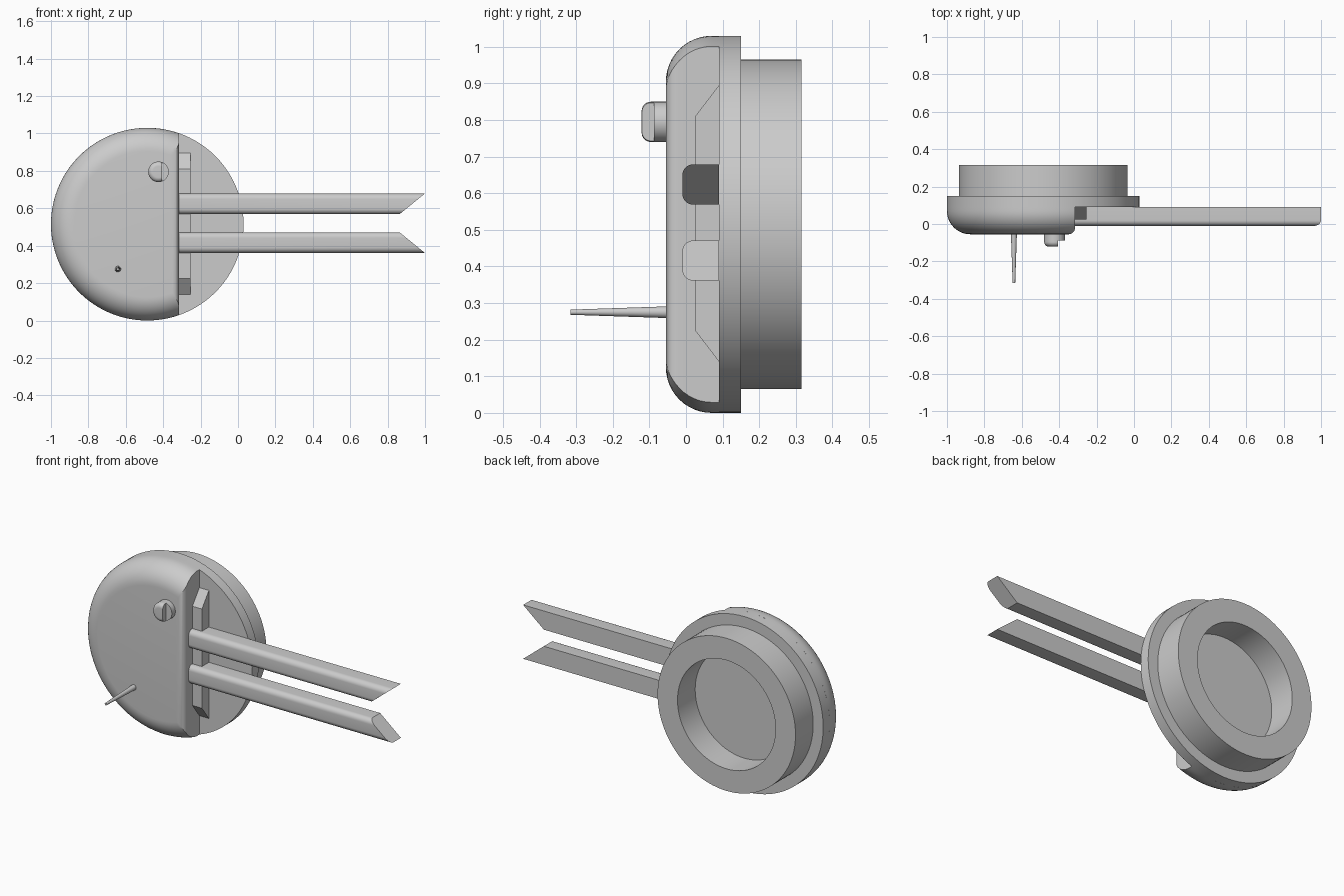
import bpy
import bmesh
import math
from math import sin, cos, pi, sqrt, acos

old = bpy.data.objects.get("Cube")
if old:
    bpy.data.objects.remove(old, do_unlink=True)

grey = bpy.data.materials.new("plain_grey")
grey.use_nodes = True
GREY = (0.6, 0.6, 0.6, 1)
grey.diffuse_color = GREY
grey.node_tree.nodes["Principled BSDF"].inputs["Base Color"].default_value = GREY

CX, CZ, R = -0.485, 0.515, 0.515   # centre and radius of the round body
CUT = -0.315                       # straight edge of the housing


def loft(name, loops, closed=False):
    """Skin a list of equal-length loops; cap the ends or join last to first."""
    bm = bmesh.new()
    rings = [[bm.verts.new(p) for p in loop] for loop in loops]
    pairs = list(zip(rings, rings[1:]))
    if closed:
        pairs.append((rings[-1], rings[0]))
    else:
        bm.faces.new(rings[0])
        bm.faces.new(rings[-1])
    for a, b in pairs:
        n = len(a)
        for i in range(n):
            j = (i + 1) % n
            bm.faces.new((a[i], a[j], b[j], b[i]))
    bmesh.ops.recalc_face_normals(bm, faces=bm.faces)
    mesh = bpy.data.meshes.new(name)
    bm.to_mesh(mesh)
    bm.free()
    mesh.materials.append(grey)
    obj = bpy.data.objects.new(name, mesh)
    bpy.context.collection.objects.link(obj)
    bpy.ops.object.select_all(action='DESELECT')
    obj.select_set(True)
    bpy.context.view_layer.objects.active = obj
    bpy.ops.object.shade_smooth_by_angle(angle=math.radians(30))
    return obj


def circle(cx, cz, r, y, n=96):
    return [(cx + r * cos(2 * pi * i / n), y, cz + r * sin(2 * pi * i / n)) for i in range(n)]


def inset(depth, r):
    """Inward offset of a quarter-round edge at a depth behind its front."""
    return r - sqrt(r * r - (r - depth) ** 2) if depth < r else 0


def cut_disc(name, cx, cz, r, cut, front, back, round_r, cut_r, n=96):
    """Disc trimmed by a straight vertical edge, with a rounded front rim."""
    levels = [front + round_r * (1 - cos(pi / 2 * k / 12)) for k in range(13)] + [back]
    loops = []
    for y in levels:
        rad = r - inset(y - front, round_r)
        edge = cut - inset(y - front, cut_r)
        a = acos((edge - cx) / rad)
        angles = [a + (2 * pi - 2 * a) * i / n for i in range(n + 1)]
        loops.append([(cx + rad * cos(t), y, cz + rad * sin(t)) for t in angles])
    return loft(name, loops)


# Round body: flange, half housing and hollow rear collar
loft("flange", [circle(CX, CZ, R, 0.09), circle(CX, CZ, R, 0.15)])
cut_disc("housing", CX, CZ, R, CUT, -0.055, 0.09, 0.125, 0.035)
loft("rear_collar", [circle(CX, CZ, r, y) for r, y in
                     ((0.45, 0.15), (0.45, 0.315), (0.32, 0.315), (0.32, 0.15))], closed=True)

# Guide plate with sloped ends beside the straight edge
plate = [(0.09, 0.14), (0.025, 0.225), (0.025, 0.81), (0.09, 0.895)]
loft("guide_plate", [[(x, y, z) for y, z in plate] for x in (CUT - 0.01, -0.253)])


# Two bars with rounded front edges and opposed diagonal tips
def bar(name, z0, side):
    h, y0, y1, r = 0.11, -0.01, 0.09, 0.03
    section = [(y1, -h / 2), (y1, h / 2)]
    for k in range(9):
        t = pi / 2 * k / 8
        section.append((y0 + r - r * sin(t), h / 2 - r + r * cos(t)))
    for k in range(9):
        t = pi / 2 * k / 8
        section.append((y0 + r - r * cos(t), -h / 2 + r - r * sin(t)))
    root = [(CUT - 0.01, y, z0 + z) for y, z in section]
    tip = [(0.932 + side * z / h * 0.135, y, z0 + z) for y, z in section]
    loft(name, [root, tip])


bar("upper_bar", 0.624, 1)
bar("lower_bar", 0.416, -1)

# Stepped knob on the housing face
KX, KZ, KR = -0.425, 0.795, 0.055
loft("knob_base", [circle(KX, KZ, KR, -0.088, 48), circle(KX, KZ, KR, -0.05, 48)])
cut_disc("knob_head", KX, KZ, KR, -0.407, -0.121, -0.088, 0.025, 0.002, 48)

# Tapered pin
loft("pin", [circle(-0.642, 0.275, 0.007, -0.315, 24), circle(-0.642, 0.275, 0.016, -0.05, 24)])
